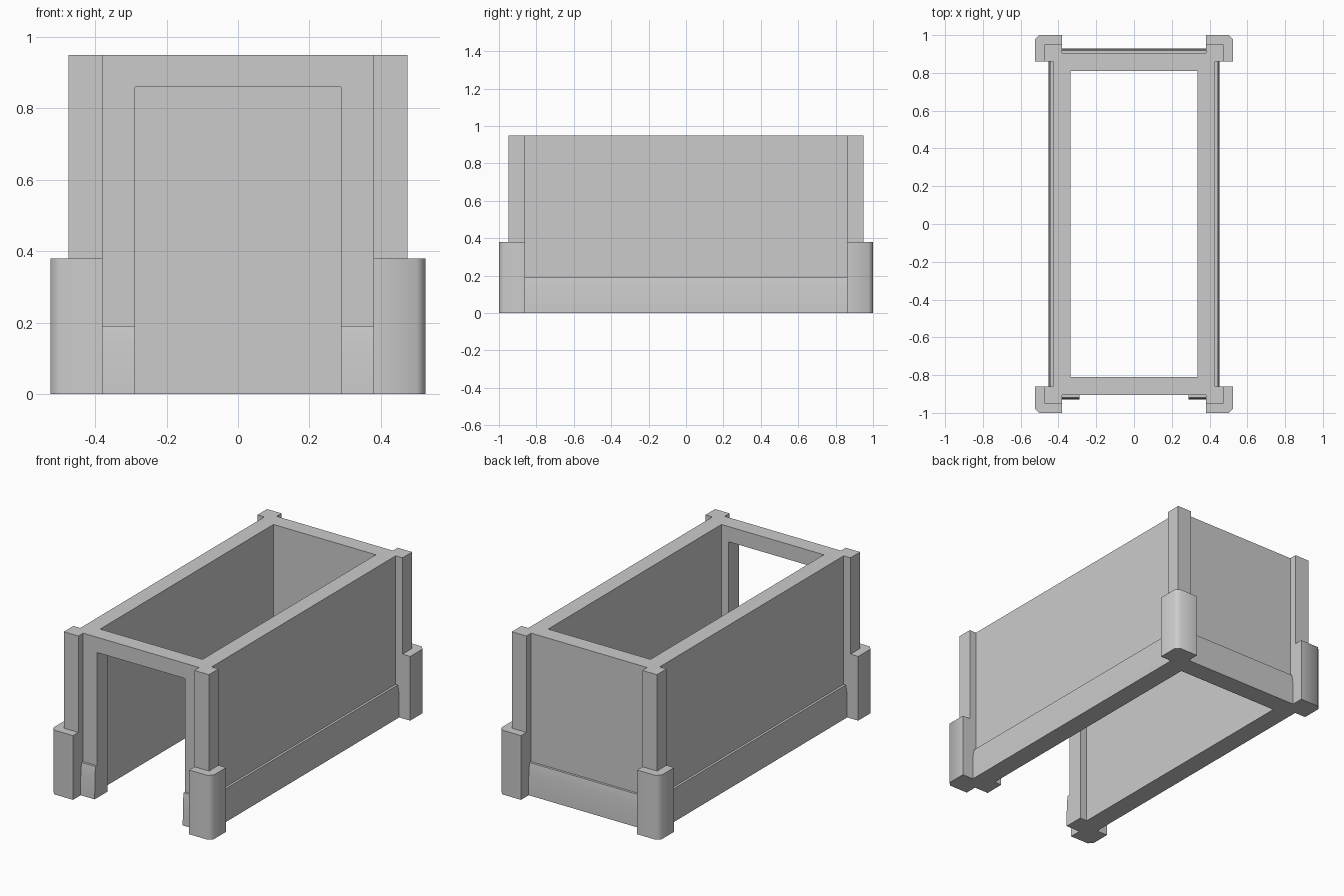
import bpy, bmesh, math
from mathutils import Vector

if "Cube" in bpy.data.objects:
    bpy.data.objects.remove(bpy.data.objects["Cube"])

H = 0.95                      # total height
IX, IY = 0.335, 0.81          # inner wall faces
WX, WY = 0.43, 0.905          # outer wall faces
PX, PY = 0.475, 0.95          # outer post faces
BX, BY = 0.525, 1.0           # outer boot faces
CX, CY = 0.38, 0.86           # where posts meet the walls
DOOR = 0.288                  # half width of the front opening


def prism(name, base, offset, smooth=False):
    """Extrude a closed 3D outline along an offset."""
    bm = bmesh.new()
    face = bm.faces.new([bm.verts.new(p) for p in base])
    res = bmesh.ops.extrude_face_region(bm, geom=[face])
    verts = [g for g in res["geom"] if isinstance(g, bmesh.types.BMVert)]
    bmesh.ops.translate(bm, verts=verts, vec=Vector(offset))
    bmesh.ops.recalc_face_normals(bm, faces=bm.faces)
    me = bpy.data.meshes.new(name)
    bm.to_mesh(me)
    bm.free()
    ob = bpy.data.objects.new(name, me)
    bpy.context.collection.objects.link(ob)
    if smooth:
        bpy.ops.object.select_all(action='DESELECT')
        ob.select_set(True)
        bpy.context.view_layer.objects.active = ob
        bpy.ops.object.shade_smooth_by_angle(angle=math.radians(50))
    return ob


def box(name, x0, x1, y0, y1, z0, z1):
    return prism(name, [(x0, y0, z0), (x1, y0, z0), (x1, y1, z0), (x0, y1, z0)],
                 (0, 0, z1 - z0))


def cut(ob, cutter):
    cutter.hide_render = True
    mod = ob.modifiers.new("cut", 'BOOLEAN')
    mod.operation = 'DIFFERENCE'
    mod.solver = 'EXACT'
    mod.object = cutter
    bpy.context.view_layer.objects.active = ob
    bpy.ops.object.modifier_apply(modifier=mod.name)
    bpy.data.objects.remove(cutter)


# Wall shell, open at top and bottom, with a front doorway
walls = box("walls", -WX, WX, -WY, WY, 0, H)
cut(walls, box("inside_cutter", -IX, IX, -IY, IY, -1, 2))
cut(walls, box("door_cutter", -DOOR, DOOR, -1.2, -0.6, -1, 0.86))

# Corner posts and thicker rounded boots wrapping the wall corners
c = 0.024
post = [(CX, WY), (WX, WY), (WX, CY), (PX, CY), (PX, PY), (CX, PY)]
boot = [(CX, PY), (PX, PY), (PX, CY), (BX, CY),
        (BX, BY - c), (BX - c, BY), (CX, BY)]
for sx, side in ((-1, "left"), (1, "right")):
    for sy, end in ((-1, "front"), (1, "back")):
        prism(f"{end}_{side}_post", [(sx * x, sy * y, 0) for x, y in post], (0, 0, H))
        prism(f"{end}_{side}_boot", [(sx * x, sy * y, 0) for x, y in boot],
              (0, 0, 0.38), smooth=True)

# Skirting boards: (distance out from wall, height)
skirt = [(0, 0), (0.023, 0), (0.022, 0.14), (0.014, 0.19), (0, 0.19)]
for s, side in ((-1, "left"), (1, "right")):
    prism(f"{side}_skirting", [(s * (WX + d), -CY, z) for d, z in skirt],
          (0, 2 * CY, 0), smooth=True)
    prism(f"front_{side}_skirting", [(s * DOOR, -WY - d, z) for d, z in skirt],
          (s * (CX - DOOR), 0, 0), smooth=True)
prism("back_skirting", [(-CX, WY + d, z) for d, z in skirt], (2 * CX, 0, 0), smooth=True)
